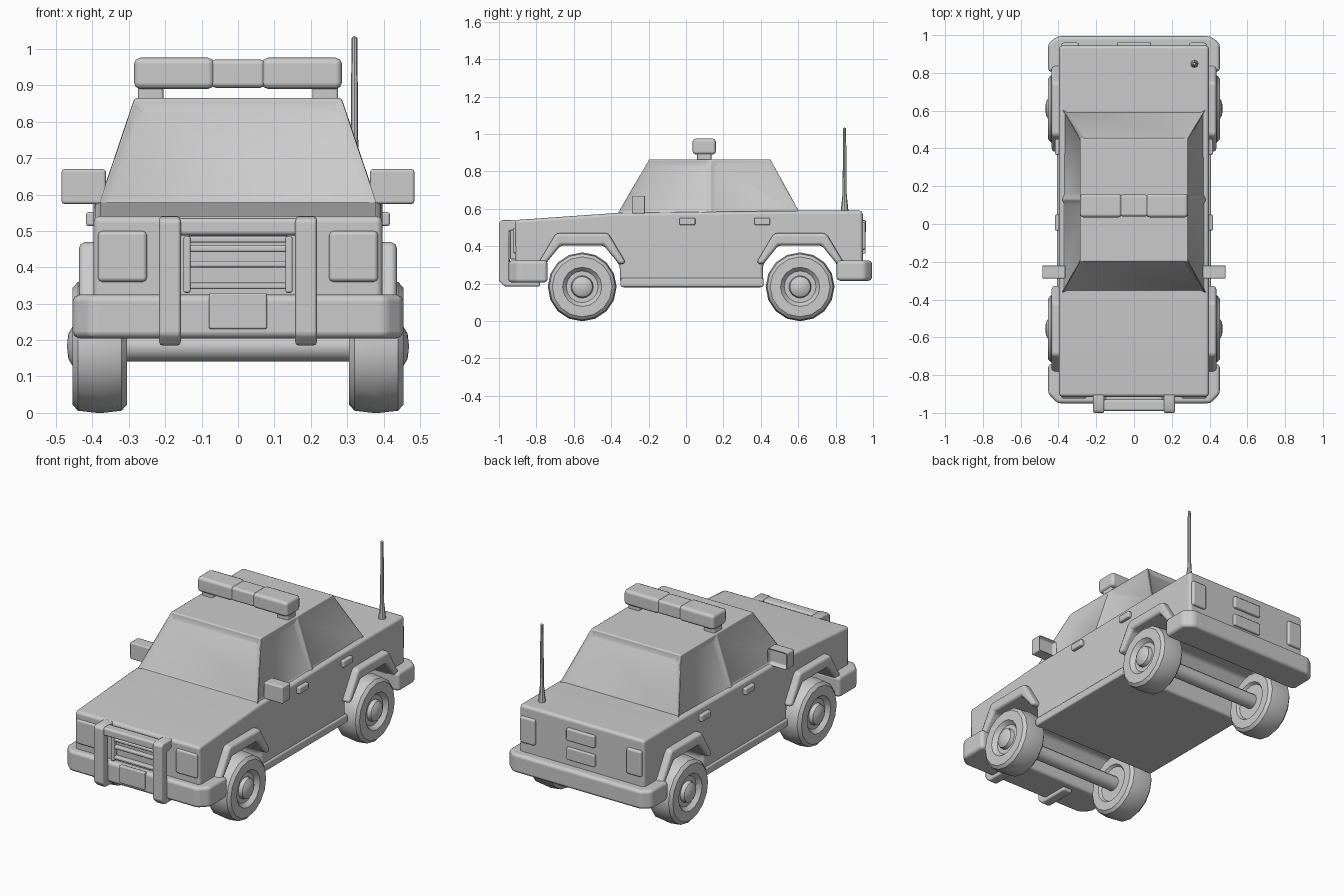
import bpy, bmesh, math
from mathutils import Matrix, Vector

if "Cube" in bpy.data.objects:
    bpy.data.objects.remove(bpy.data.objects["Cube"])


def finish(name, bm, bevel=0.0, segments=2, angle=30):
    bmesh.ops.recalc_face_normals(bm, faces=bm.faces)
    me = bpy.data.meshes.new(name)
    bm.to_mesh(me)
    bm.free()
    ob = bpy.data.objects.new(name, me)
    bpy.context.collection.objects.link(ob)
    bpy.context.view_layer.objects.active = ob
    ob.select_set(True)
    if bevel:
        me.shade_smooth()
        m = ob.modifiers.new("bevel", 'BEVEL')
        m.width, m.segments, m.harden_normals = bevel, segments, True
        m.limit_method, m.angle_limit = 'ANGLE', math.radians(angle)
    else:
        bpy.ops.object.shade_smooth_by_angle(angle=math.radians(40))
    ob.select_set(False)
    return ob


def box(name, x, y, z, bevel=0.01):
    """Box from (min, max) ranges."""
    bm = bmesh.new()
    bmesh.ops.create_cube(bm, size=1)
    for v in bm.verts:
        v.co = Vector([(r[0] + r[1]) / 2 + c * (r[1] - r[0]) for r, c in zip((x, y, z), v.co)])
    return finish(name, bm, bevel)


def prism(name, pts, lo, hi, axis, bevel=0.015):
    """Extrude a (y, z) profile along x, or an (x, y) profile along z."""
    bm = bmesh.new()
    place = (lambda p, h: (h, *p)) if axis == 'x' else (lambda p, h: (*p, h))
    face = bm.faces.new([bm.verts.new(place(p, lo)) for p in pts])
    ext = bmesh.ops.extrude_face_region(bm, geom=[face])["geom"]
    step = Vector(place((0, 0), hi - lo))
    bmesh.ops.translate(bm, vec=step, verts=[g for g in ext if isinstance(g, bmesh.types.BMVert)])
    if face.is_valid is False or len(bm.faces) < len(pts) + 2:
        bmesh.ops.holes_fill(bm, edges=bm.edges)
    return finish(name, bm, bevel)


def lathe(name, profile, matrix, sides=16):
    """Spin (radius, height) points round z, then place."""
    bm = bmesh.new()
    vs = [bm.verts.new((r, 0, h)) for r, h in profile]
    es = [bm.edges.new(p) for p in zip(vs, vs[1:])]
    bmesh.ops.spin(bm, geom=vs + es, cent=(0, 0, 0), axis=(0, 0, 1), angle=math.tau, steps=sides)
    bmesh.ops.remove_doubles(bm, verts=bm.verts, dist=0.0005)
    bm.transform(matrix)
    return finish(name, bm)


def span(s, a, b):
    """Range on one side of the car."""
    return tuple(sorted((s * a, s * b)))


FRONT_Y, REAR_Y, AXLE_Z = -0.555, 0.61, 0.183

# lower body with wheel wells cut right through
arch = [(0.2, 0.3), (0.115, 0.405), (-0.115, 0.405), (-0.2, 0.3)]
body = [(-0.91, 0.22), (-0.915, 0.54), (-0.37, 0.578), (0.61, 0.59), (0.945, 0.59), (0.945, 0.23), (0.81, 0.23)]
body += [(REAR_Y + y, z) for y, z in arch]
body += [(0.415, 0.18), (-0.35, 0.18)]
body += [(FRONT_Y + y, z) for y, z in arch] + [(-0.755, 0.22)]
prism("lower_body", body, -0.397, 0.397, 'x', 0.018)

# cabin with recessed windows
bm = bmesh.new()
rings = []
for z, w, ys in ((0.565, 0.388, (-0.375, 0.13, 0.62)), (0.865, 0.287, (-0.2, 0.13, 0.455))):
    rings.append([bm.verts.new((s * w, y, z)) for s, row in ((1, ys), (-1, ys[::-1])) for y in row])
low, top = rings
glass = [bm.faces.new((low[i], low[(i + 1) % 6], top[(i + 1) % 6], top[i])) for i in range(6)]
bm.faces.new(top)
bm.faces.new(low[::-1])
bmesh.ops.recalc_face_normals(bm, faces=bm.faces)
bmesh.ops.inset_individual(bm, faces=glass, thickness=0.038, depth=-0.014)
finish("cabin", bm, 0.008)

# bumpers
for name, y0, y1, y2, z0 in (("front_bumper", -0.74, -0.9, -0.95, 0.205), ("rear_bumper", 0.805, 0.955, 0.995, 0.215)):
    half = [(0.455, y0), (0.455, y1), (0.405, y2)]
    prism(name, half + [(-x, y) for x, y in half[::-1]], z0, 0.325, 'z', 0.02)

# bull bar
post = [(-1, 0.53), (-0.98, 0.54), (-0.9, 0.54), (-0.9, 0.49), (-0.945, 0.48), (-0.945, 0.215),
        (-0.78, 0.215), (-0.78, 0.185), (-0.97, 0.185), (-1, 0.215)]
for s in (-1, 1):
    prism("bull_bar_post", post, *span(s, 0.157, 0.217), 'x', 0.01)
box("bull_bar_top", (-0.17, 0.17), (-0.99, -0.93), (0.488, 0.535), 0.012)

# grille and plates
for z in (0.34, 0.4, 0.442, 0.468):
    box("grille_slat", (-0.14, 0.14), (-0.935, -0.9), (z, z + 0.018), 0.006)
for s in (-1, 1):
    box("grille_side", span(s, 0.13, 0.15), (-0.94, -0.9), (0.33, 0.485), 0.006)
box("front_plate", (-0.08, 0.08), (-0.965, -0.94), (0.23, 0.33), 0.006)
box("rear_plate", (-0.09, 0.09), (0.93, 0.96), (0.36, 0.43), 0.006)
box("boot_latch", (-0.09, 0.09), (0.93, 0.962), (0.47, 0.54), 0.008)

tyre = [(0, -0.06), (0.1, -0.06), (0.11, -0.075), (0.16, -0.075), (0.177, -0.06), (0.184, 0), (0.177, 0.06),
        (0.16, 0.075), (0.105, 0.075), (0.085, 0.052), (0.06, 0.052), (0.055, 0.074), (0.035, 0.086), (0, 0.09)]
flare = [(-0.2, 0.3), (-0.115, 0.405), (0.115, 0.405), (0.2, 0.3),
         (0.235, 0.31), (0.14, 0.47), (-0.14, 0.47), (-0.235, 0.31)]
turn = Matrix.Rotation(math.pi / 2, 4, 'Y')
for y, end in ((FRONT_Y, "front"), (REAR_Y, "rear")):
    lathe(end + "_axle", [(0, -0.33), (0.042, -0.33), (0.042, 0.33), (0, 0.33)],
          Matrix.Translation((0, y, AXLE_Z)) @ turn, 12)
    for s in (-1, 1):
        spin = Matrix.Rotation(s * math.pi / 2, 4, 'Y')
        lathe(end + "_wheel", tyre, Matrix.Translation((s * 0.38, y, AXLE_Z)) @ spin)
        prism(end + "_wheel_flare", [(y + a, z) for a, z in flare], *span(s, 0.36, 0.437), 'x', 0.018)

for s in (-1, 1):
    # lamps, sills and door handles
    box("headlight", span(s, 0.25, 0.385), (-0.925, -0.88), (0.36, 0.5), 0.012)
    box("tail_light", span(s, 0.29, 0.385), (0.92, 0.96), (0.38, 0.53), 0.012)
    box("sill", span(s, 0.36, 0.408), (-0.35, 0.415), (0.182, 0.23), 0.01)
    for y in (-0.035, 0.365):
        box("door_handle", span(s, 0.38, 0.418), (y, y + 0.085), (0.513, 0.552), 0.008)
    # wing mirror with hollow rear face
    bm = bmesh.new()
    bmesh.ops.create_cube(bm, size=1)
    bm.transform(Matrix.Translation((s * 0.424, -0.252, 0.622)) @ Matrix.Diagonal((0.122, 0.074, 0.096, 1)))
    back = max(bm.faces, key=lambda f: f.calc_center_median().y)
    bmesh.ops.inset_individual(bm, faces=[back], thickness=0.016, depth=-0.025)
    finish("wing_mirror", bm, 0.008)
    # light bar ends and feet
    box("light_bar_end", span(s, 0.065, 0.286), (0.035, 0.16), (0.89, 0.976), 0.018)
    box("light_bar_foot", span(s, 0.205, 0.275), (0.06, 0.135), (0.855, 0.9), 0.008)
box("light_bar_centre", (-0.075, 0.075), (0.04, 0.155), (0.893, 0.971), 0.014)

# aerial
lathe("aerial", [(0, 0.58), (0.021, 0.585), (0.011, 0.68), (0.008, 1.03), (0, 1.036)],
      Matrix.Translation((0.32, 0.848, 0)), 8)
